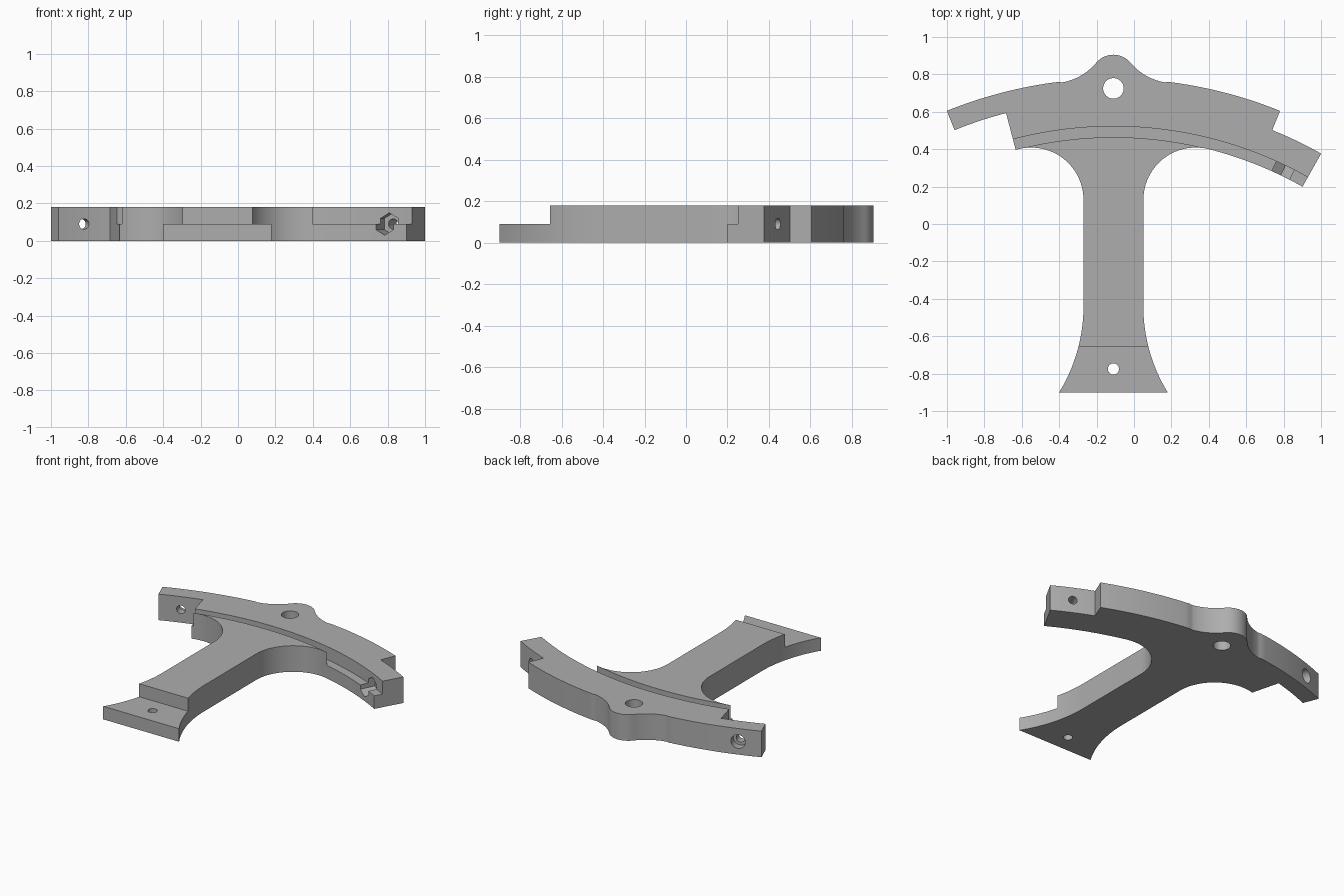
import bpy, bmesh
from math import radians, degrees, cos, sin, asin, atan2, hypot
from mathutils import Matrix, Vector

cube = bpy.data.objects.get("Cube")
if cube:
    bpy.data.objects.remove(cube)

AXIS = -0.11                  # x of the bracket's centre line
HUB = (0, -1.6)               # centre of the ring arcs
THICK, HALF = 0.18, 0.09
INNER, SLOT, MID, OUTER = 2.064, 2.122, 2.267, 2.378
STEP = 22 / 3                 # angle of one lap-joint tongue


def arc(centre, r, a0, a1, n=16):
    """Points along an arc, angles in degrees."""
    angles = [radians(a0 + (a1 - a0) * i / n) for i in range(n + 1)]
    return [(centre[0] + r * cos(a), centre[1] + r * sin(a)) for a in angles]


def new_object(name, bm):
    bmesh.ops.recalc_face_normals(bm, faces=bm.faces)
    mesh = bpy.data.meshes.new(name)
    bm.to_mesh(mesh)
    bm.free()
    obj = bpy.data.objects.new(name, mesh)
    bpy.context.collection.objects.link(obj)
    return obj


def prism(name, points, z0, z1):
    bm = bmesh.new()
    face = bm.faces.new([bm.verts.new((x + AXIS, y, z0)) for x, y in points])
    ext = bmesh.ops.extrude_face_region(bm, geom=[face])
    top = [v for v in ext["geom"] if isinstance(v, bmesh.types.BMVert)]
    bmesh.ops.translate(bm, verts=top, vec=(0, 0, z1 - z0))
    return new_object(name, bm)


def drill(name, r, sides, matrix, depth):
    bm = bmesh.new()
    bmesh.ops.create_cone(bm, cap_ends=True, segments=sides, radius1=r,
                          radius2=r, depth=depth, matrix=matrix)
    return new_object(name, bm)


def radial_drill(name, r, sides, angle, r0, r1):
    """Drill pointing outward from the hub at mid height."""
    a = radians(angle)
    out, up = Vector((cos(a), sin(a), 0)), Vector((0, 0, 1))
    m = Matrix((up.cross(out), up, out)).transposed().to_4x4()
    m.translation = Vector((AXIS, HUB[1], HALF)) + out * (r0 + r1) / 2
    return drill(name, r, sides, m, r1 - r0)


# Outline: flared leg, fillets into the ring, lap tongues, rounded boss
LEG, FOOT, FLARE_Y, FOOT_Y = 0.16, 0.29, -0.44, -0.9
drop, spread = FLARE_Y - FOOT_Y, FOOT - LEG
flare_r = (drop ** 2 + spread ** 2) / (2 * spread)
flare_a = degrees(asin(drop / flare_r))
fil_r = 0.28
fil_x = LEG + fil_r
fil_y = HUB[1] + ((INNER - fil_r) ** 2 - fil_x ** 2) ** 0.5
fil_a = degrees(atan2(fil_y - HUB[1], fil_x))
boss, boss_r, neck_r, neck_a = (0, 0.785), 0.12, 0.3, 83
nx = (OUTER + neck_r) * cos(radians(neck_a))
ny = HUB[1] + (OUTER + neck_r) * sin(radians(neck_a))
boss_a = degrees(atan2(ny - boss[1], nx))
neck_r = hypot(nx, ny - boss[1]) - boss_r
end, lap, left_end, left_lap = 90 - 4 * STEP, 68, 112, 90 + 2 * STEP

outline = (
    arc((LEG + flare_r, FLARE_Y), flare_r, 180 + flare_a, 180)
    + arc((fil_x, fil_y), fil_r, 180, fil_a, 24)
    + arc(HUB, INNER, fil_a, end)[1:]
    + arc(HUB, MID, end, lap)
    + arc(HUB, OUTER, lap, neck_a)
    + arc((nx, ny), neck_r, 180 + neck_a, 180 + boss_a)[1:]
    + arc(boss, boss_r, boss_a, 180 - boss_a, 24)
    + arc((-nx, ny), neck_r, -boss_a, -neck_a)[1:-1]
    + arc(HUB, OUTER, 180 - neck_a, left_end)
    + arc(HUB, MID, left_end, left_lap)
    + arc(HUB, INNER, left_lap, 180 - fil_a, 2)
    + arc((-fil_x, fil_y), fil_r, 180 - fil_a, 0, 24)[1:]
    + arc((-LEG - flare_r, FLARE_Y), flare_r, 0, -flare_a))
bracket = prism("ring_bracket", outline, 0, THICK)

# Curved slot that opens into a ledge past the fillets
slot = (arc(HUB, INNER - 0.03, end - 2, fil_a)
        + arc(HUB, INNER, fil_a, 180 - fil_a, 32)
        + arc(HUB, INNER - 0.03, 180 - fil_a, left_lap + 1, 2)
        + arc(HUB, SLOT, left_lap + 1, end - 2, 48))
foot_step = [(-1, -1), (1, -1), (1, -0.655), (-1, -0.655)]
right_hole, left_hole = 90 - 3.5 * STEP, 90 + 2.5 * STEP

cutters = [
    prism("slot_cutter", slot, HALF, 0.3),
    prism("foot_step_cutter", foot_step, HALF, 0.3),
    drill("boss_hole_cutter", 0.055, 40, Matrix.Translation((AXIS, 0.725, HALF)), 0.5),
    drill("foot_hole_cutter", 0.03, 32, Matrix.Translation((AXIS, -0.775, HALF)), 0.5),
    radial_drill("left_bolt_cutter", 0.028, 32, left_hole, 2.2, 2.5),
    radial_drill("left_counterbore_cutter", 0.047, 32, left_hole, 2.325, 2.5),
    radial_drill("nut_pocket_cutter", 0.06, 6, right_hole, 2.0, 2.17),
    radial_drill("right_bolt_cutter", 0.028, 32, right_hole, 2.1, 2.4),
]
for c in cutters:
    mod = bracket.modifiers.new(c.name, "BOOLEAN")
    mod.operation, mod.solver, mod.object = "DIFFERENCE", "EXACT", c

# Bake the cuts and drop the cutters
bpy.context.view_layer.update()
cut = bracket.evaluated_get(bpy.context.evaluated_depsgraph_get())
mesh = bpy.data.meshes.new_from_object(cut)
bracket.modifiers.clear()
bracket.data = mesh
for c in cutters:
    bpy.data.objects.remove(c)

# Plain grey finish
grey = bpy.data.materials.new("plain_grey")
grey.use_nodes = True
colour = (0.42, 0.42, 0.42, 1)
grey.diffuse_color = colour
grey.node_tree.nodes["Principled BSDF"].inputs["Base Color"].default_value = colour
mesh.materials.clear()
mesh.materials.append(grey)

bpy.ops.object.select_all(action="DESELECT")
bracket.select_set(True)
bpy.context.view_layer.objects.active = bracket
bpy.ops.object.shade_smooth_by_angle(angle=radians(25))
